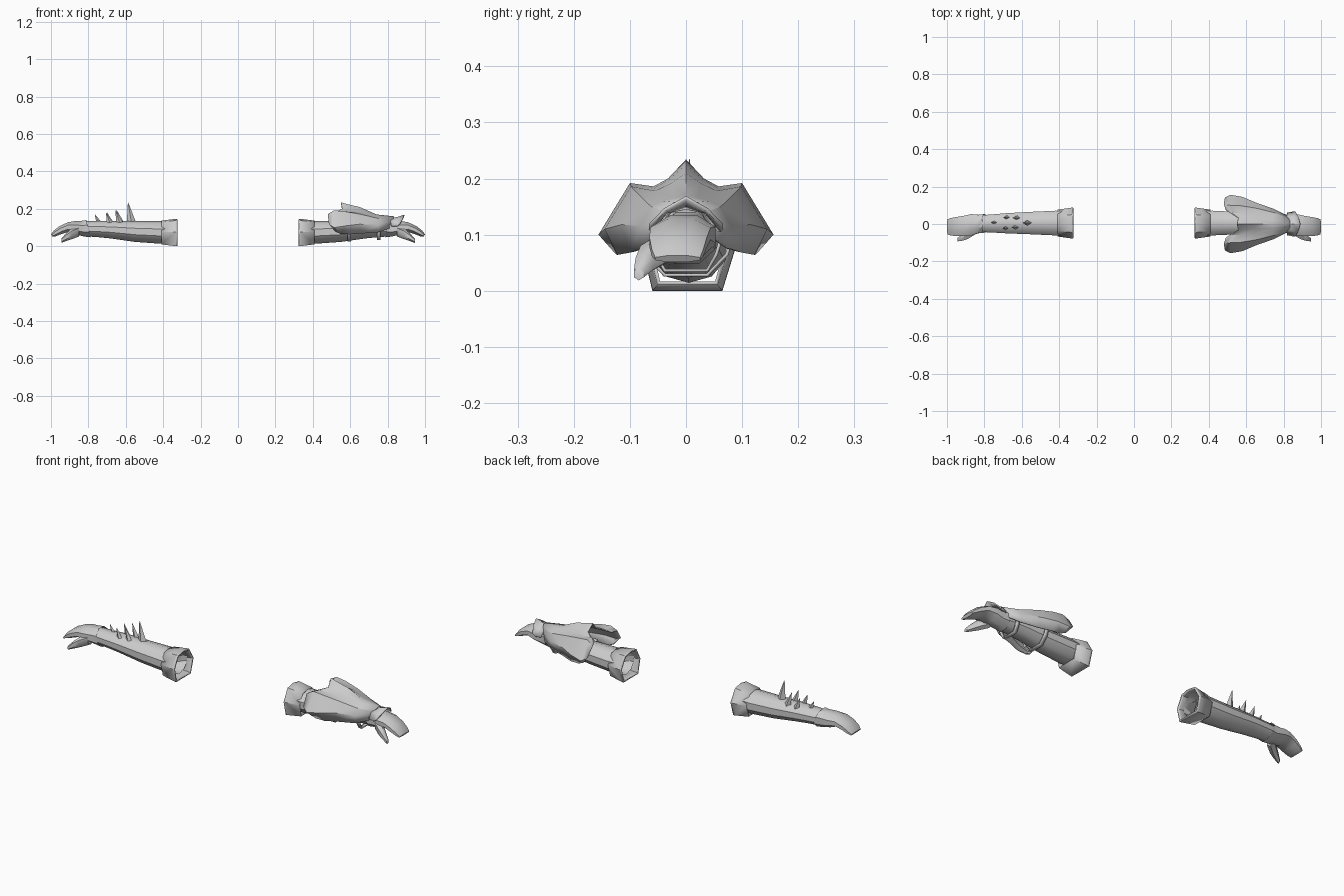
import bpy, bmesh, math
from mathutils import Vector

cube = bpy.data.objects.get("Cube")
if cube:
    bpy.data.objects.remove(cube)

grey = bpy.data.materials.new("plain grey")
grey.use_nodes = True
grey.diffuse_color = (0.6, 0.6, 0.6, 1)
grey.node_tree.nodes["Principled BSDF"].inputs["Base Color"].default_value = (0.6, 0.6, 0.6, 1)


def make(name, rings, closed=True, cap_start=False, cap_end=False, thick=0, offset=-1, angle=35, mirror=False):
    """Skin a list of point rows into a named mesh object."""
    bm = bmesh.new()
    rows = [[bm.verts.new(p) for p in r] for r in rings]
    n = len(rows[0])
    for a, b in zip(rows, rows[1:]):
        for i in range(n if closed else n - 1):
            j = (i + 1) % n
            bm.faces.new((a[i], a[j], b[j], b[i]))
    if cap_start:
        bm.faces.new(rows[0][::-1])
    if cap_end:
        bm.faces.new(rows[-1])
    if mirror:
        geom = bm.verts[:] + bm.edges[:] + bm.faces[:]
        bmesh.ops.mirror(bm, geom=geom, axis='Y', merge_dist=0.0005)
    bmesh.ops.recalc_face_normals(bm, faces=bm.faces[:])
    mesh = bpy.data.meshes.new(name)
    bm.to_mesh(mesh)
    bm.free()
    mesh.materials.append(grey)
    ob = bpy.data.objects.new(name, mesh)
    bpy.context.collection.objects.link(ob)
    if thick:
        mod = ob.modifiers.new("thickness", 'SOLIDIFY')
        mod.thickness = thick
        mod.offset = offset
    bpy.ops.object.select_all(action='DESELECT')
    ob.select_set(True)
    bpy.context.view_layer.objects.active = ob
    bpy.ops.object.shade_smooth_by_angle(angle=math.radians(angle))
    return ob


def oval(s, x, cy, cz, ry, rz, n=8, lean=0.0):
    """Ring of points in the YZ plane; lean shifts the top along x."""
    out = []
    for i in range(n):
        t = 2 * math.pi * (i + 0.5) / n
        k = 1 / math.cos(math.pi / n)
        out.append((s * (x + lean * math.sin(t)), cy + ry * k * math.cos(t), cz + rz * k * math.sin(t)))
    return out


# Sections: x, centre y, centre z, half width, half height
ARM = [(0.35, .005, .075, .064, .057), (0.42, .005, .074, .066, .057), (0.55, .005, .079, .060, .053),
       (0.68, .004, .089, .054, .045), (0.75, .003, .092, .049, .041), (0.83, .002, .094, .044, .038)]
GLOVE = [(0.80, .002, .094, .051, .046, .012), (0.83, .000, .094, .049, .042, .008),
         (0.87, -.004, .099, .057, .036, 0), (0.91, -.010, .102, .054, .026, 0),
         (0.95, -.014, .086, .051, .021, .006), (0.98, -.015, .068, .046, .015, .006),
         (0.996, -.015, .057, .040, .006, .004)]
THUMB = [(0.85, -.030, .082, .026, .026), (0.89, -.058, .066, .023, .025),
         (0.92, -.074, .048, .016, .018), (0.945, -.084, .030, .009, .010)]
CUFF = [(-.06, 0), (.065, 0), (.088, .075), (.05, .138), (0, .147), (-.045, .138), (-.078, .075)]

for s, side in ((1, "left"), (-1, "right")):
    make(side + "_forearm", [oval(s, *a, n=10) for a in ARM])
    make(side + "_hand", [oval(s, *g[:5], lean=g[5]) for g in GLOVE], cap_end=True, angle=40)
    make(side + "_thumb", [oval(s, *t, n=6) for t in THUMB], cap_start=True, cap_end=True, angle=50)
    # Flared sleeve cuff, open at both ends
    rings = [[(s * x, y * k + .004 * (1 - k), .074 + (z - .074) * k) for y, z in CUFF]
             for x, k in ((0.325, 1.0), (0.335, .99), (0.41, .86))]
    make(side + "_cuff", rings, thick=0.008, angle=25)

# Spikes on the right forearm: base x, y, base half length, tip x, tip z
SPIKES = [(-.735, .008, .020, -.765, .170), (-.680, -.022, .020, -.705, .178), (-.675, .035, .020, -.700, .180),
          (-.628, -.018, .022, -.655, .192), (-.622, .033, .022, -.650, .195), (-.567, .006, .028, -.588, .235)]
for i, (x, y, r, tx, tz) in enumerate(SPIKES):
    base = [(x - r, y, .112), (x, y - r * .6, .112), (x + r, y, .112), (x, y + r * .6, .112)]
    tip = Vector((tx, y, tz))
    end = [tip + (Vector(p) - Vector((x, y, .112))) * .03 for p in base]
    make("arm_spike_%d" % (i + 1), [base, end], cap_start=True, cap_end=True, angle=20)

# Winged guard on the left forearm: half sections from ridge to lower edge
GUARD = [
    [(.835, 0, .160), (.835, .012, .157), (.830, .024, .150), (.825, .034, .140), (.815, .045, .118), (.81, .05, .095)],
    [(.74, 0, .170), (.74, .022, .165), (.74, .042, .160), (.745, .062, .150), (.75, .080, .115), (.75, .078, .075)],
    [(.65, 0, .210), (.65, .026, .192), (.65, .055, .178), (.65, .085, .172), (.65, .115, .118), (.66, .100, .068)],
    [(.585, 0, .225), (.585, .032, .197), (.575, .058, .182), (.57, .098, .186), (.58, .145, .110), (.60, .122, .064)],
    [(.553, 0, .234), (.560, .032, .200), (.525, .058, .186), (.515, .100, .192), (.515, .156, .100), (.55, .125, .065)],
    [(.550, 0, .233), (.556, .032, .198), (.492, .072, .176), (.480, .105, .172), (.486, .142, .118), (.52, .130, .078)],
]
make("winged_guard", GUARD, closed=False, thick=0.007, offset=-1, angle=30, mirror=True)

# Peaked plate over the back of the left hand
HAND_PLATE = [
    [(.81, 0, .145), (.815, .03, .138), (.82, .056, .105)],
    [(.85, 0, .150), (.85, .034, .138), (.85, .062, .105)],
    [(.89, 0, .163), (.88, .036, .142), (.865, .062, .115)],
]
make("hand_plate", HAND_PLATE, closed=False, thick=0.006, angle=25, mirror=True)

# Straps under the left forearm holding the guard
for name, x, w, low in (("rear_strap", .595, .085, .028), ("front_strap", .752, .066, .036)):
    path = [(w, .105), (w - .012, .065), (.038, low), (-.038, low), (-w + .012, .065), (-w, .105)]
    make(name, [[(x - .010, y, z) for y, z in path], [(x + .010, y, z) for y, z in path]],
         closed=False, thick=0.006, offset=0, angle=25)
